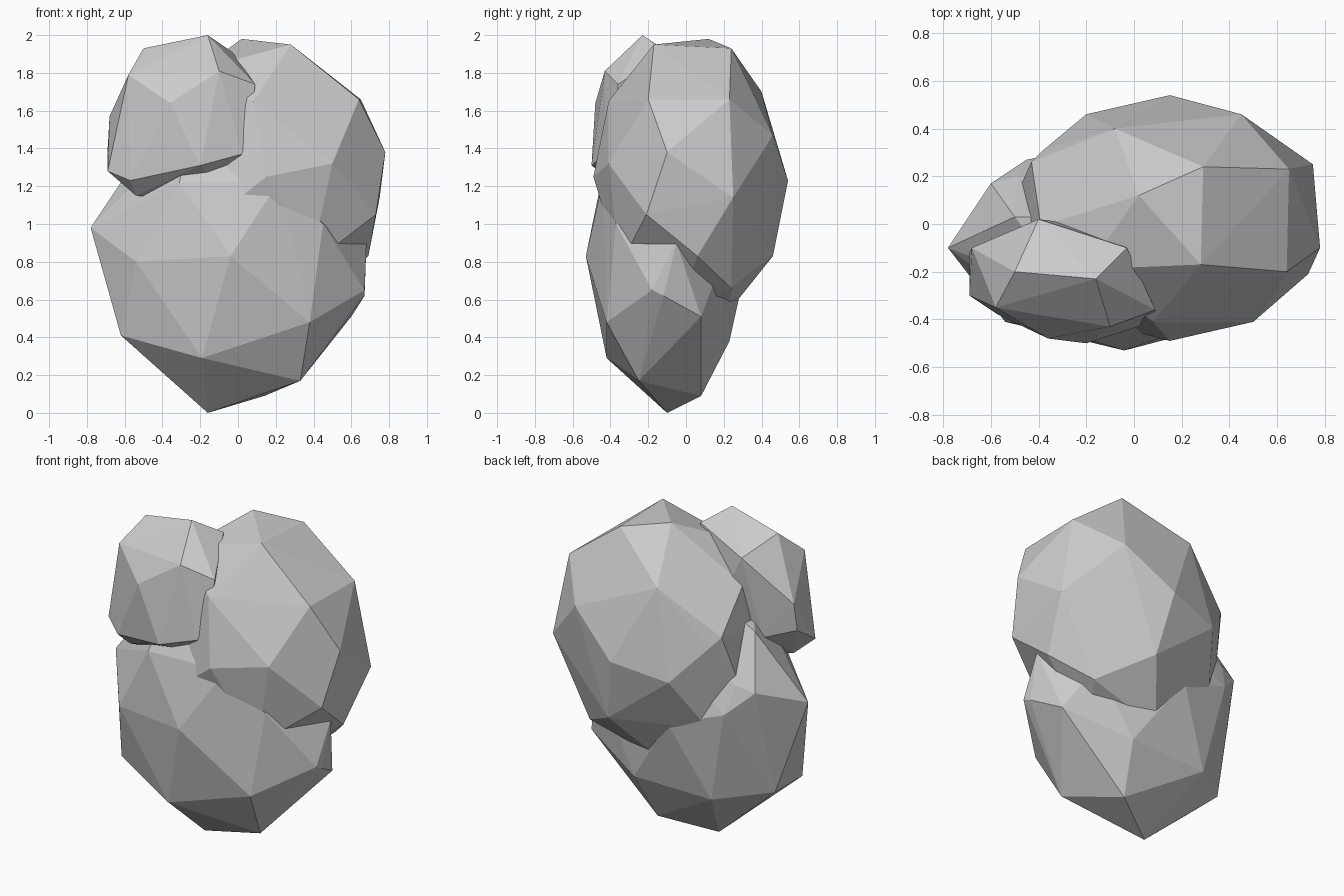
import bpy, bmesh
from mathutils import Vector


def boulder(name, centre, paired, single=()):
    """Faceted stone: hull of points, the paired ones also reflected through the centre."""
    c = Vector(centre)
    pts = [Vector(p) for p in paired]
    pts += [2 * c - p for p in pts] + [Vector(p) for p in single]
    bm = bmesh.new()
    for p in pts:
        bm.verts.new(p)
    res = bmesh.ops.convex_hull(bm, input=bm.verts)
    inner = {g for g in res["geom_interior"] + res["geom_unused"]
             if isinstance(g, bmesh.types.BMVert)}
    bmesh.ops.delete(bm, geom=list(inner), context='VERTS')
    bmesh.ops.recalc_face_normals(bm, faces=bm.faces)
    me = bpy.data.meshes.new(name)
    bm.to_mesh(me)
    bm.free()
    ob = bpy.data.objects.new(name, me)
    bpy.context.collection.objects.link(ob)
    return ob


# Lower stone
boulder("lower_boulder", (-.055, -.11, .80),
        [(-.16, -.10, 0), (-.04, -.53, .83), (-.19, -.42, .29), (.33, -.25, .17),
         (.38, -.42, .48), (-.54, -.41, .80), (-.78, -.10, .98), (.14, .08, .09),
         (-.33, .22, .37), (.20, .23, .38)],
        [(-.62, -.27, .41), (-.62, 0, .41), (.60, .08, .51), (.67, -.18, .65),
         (-.60, .17, 1.09), (-.45, .27, .95), (-.10, .33, .83), (.45, -.37, 1.0),
         (-.50, .03, 1.40), (.68, -.05, .90)])

# Large upper stone at the back right
boulder("rear_boulder", (.15, .025, 1.24),
        [(.02, .12, 1.98), (.29, .24, 1.93), (.28, -.17, 1.95), (.65, .23, 1.66),
         (.64, -.20, 1.66), (.78, -.10, 1.38), (.75, .25, 1.14), (.73, -.21, 1.05),
         (.50, -.41, 1.32), (.15, .54, 1.23), (.45, .46, 1.47), (-.08, .40, 1.70),
         (.08, -.41, 1.65), (.69, .06, .83), (.50, .24, .66)],
        [(-.38, .31, 1.37)])

# Small upper stone at the front left
boulder("front_boulder", (-.30, -.24, 1.57),
        [(-.16, -.23, 2.0), (-.50, -.20, 1.93), (-.68, -.10, 1.57), (-.10, -.43, 1.81),
         (-.58, -.35, 1.79), (-.36, -.48, 1.64), (-.20, -.50, 1.31), (-.03, -.10, 1.91),
         (.09, -.36, 1.74)],
        [(-.69, -.30, 1.28), (.02, -.43, 1.37), (-.54, -.30, 1.15)])
